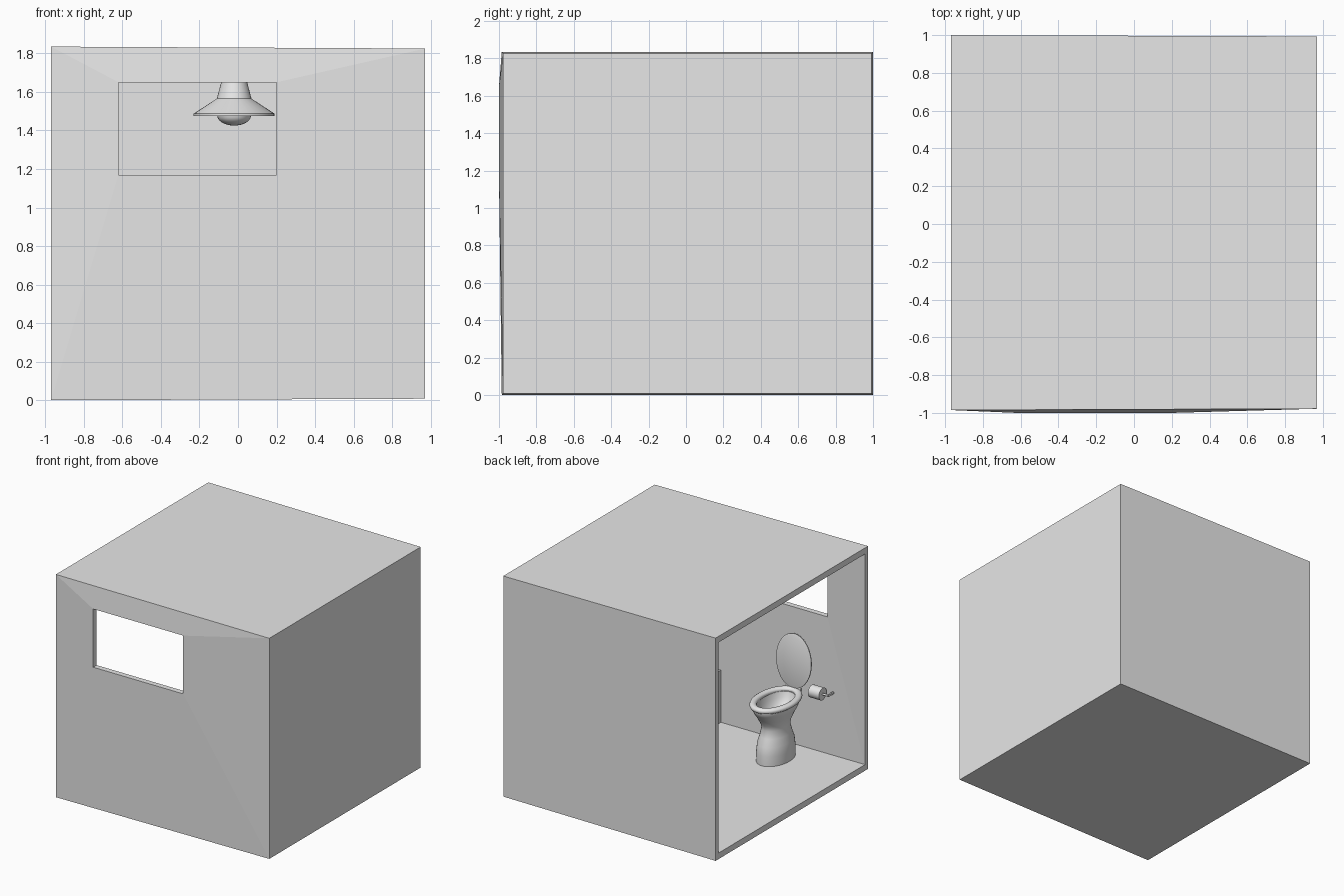
import bpy, bmesh, math
from mathutils import Matrix, Vector

cube = bpy.data.objects.get("Cube")
if cube:
    bpy.data.objects.remove(cube)

# Single pale grey material
grey = bpy.data.materials.new("pale_grey")
grey.use_nodes = True
colour = (0.8, 0.8, 0.8, 1)
grey.diffuse_color = colour
grey.node_tree.nodes["Principled BSDF"].inputs["Base Color"].default_value = colour


def finish(name, bm, smooth_angle=None):
    """Turn a bmesh into a named object, optionally smooth with sharp creases."""
    bmesh.ops.recalc_face_normals(bm, faces=bm.faces)
    me = bpy.data.meshes.new(name)
    bm.to_mesh(me)
    bm.free()
    me.materials.append(grey)
    if smooth_angle:
        me.shade_smooth()
        me.set_sharp_from_angle(angle=math.radians(smooth_angle))
    ob = bpy.data.objects.new(name, me)
    bpy.context.collection.objects.link(ob)
    return ob


def bridge(bm, a, b):
    """Quads between two vertex loops of equal length."""
    n = len(a)
    for i in range(n):
        bm.faces.new((a[i], a[(i + 1) % n], b[(i + 1) % n], b[i]))


def loft(name, rings, centre, sides=40, angle=40):
    """Stack elliptical rings (z, rx, ry, y shift) and close both ends."""
    bm = bmesh.new()
    loops = []
    for z, rx, ry, dy in rings:
        loops.append([bm.verts.new((centre[0] + rx * math.cos(t), centre[1] + dy + ry * math.sin(t), centre[2] + z))
                      for t in (math.tau * i / sides for i in range(sides))])
    for a, b in zip(loops, loops[1:]):
        bridge(bm, a, b)
    bm.faces.new(loops[0])
    bm.faces.new(loops[-1])
    return finish(name, bm, angle)


def cylinder_x(name, centre, radius, length, sides=32):
    """Cylinder lying along x."""
    bm = bmesh.new()
    m = Matrix.Translation(centre) @ Matrix.Rotation(math.pi / 2, 4, "Y")
    bmesh.ops.create_cone(bm, cap_ends=True, segments=sides, radius1=radius,
                          radius2=radius, depth=length, matrix=m)
    return finish(name, bm, 40)


# Room shell: open on the -x side, slightly tapered towards +x
WALL = 0.04
FLOOR = 0.05
bm = bmesh.new()


def section(x, y0, y1, z0, z1):
    return [bm.verts.new((x, y, z)) for y, z in ((y0, z0), (y1, z0), (y1, z1), (y0, z1))]


def window(y):
    return [bm.verts.new((x, y, z)) for x, z in ((-0.62, 1.17), (0.2, 1.17), (0.2, 1.65), (-0.62, 1.65))]


def shell(left, right, opening):
    """Floor, back, ceiling and +x wall, with the front wall wrapped round the window."""
    for i in range(3):
        bm.faces.new((left[i], left[i + 1], right[i + 1], right[i]))
    bm.faces.new(right)
    bridge(bm, [left[0], right[0], right[3], left[3]], opening)


outer_left = section(-0.97, -0.985, 1.0, 0, 1.835)
outer_right = section(0.97, -0.978, 0.993, 0.008, 1.825)
inner_left = section(-0.97, -0.985 + WALL, 1 - WALL, FLOOR, 1.835 - FLOOR)
inner_right = section(0.97 - WALL, -0.978 + WALL, 0.993 - WALL, FLOOR, 1.825 - WALL)
outer_window, inner_window = window(-1.0), window(-0.955)
shell(outer_left, outer_right, outer_window)
shell(inner_left, inner_right, inner_window)
bridge(bm, outer_left, inner_left)
bridge(bm, outer_window, inner_window)
finish("room_shell", bm)

# Toilet pedestal and hollow bowl
TOILET = (-0.35, -0.67, FLOOR)
loft("toilet_bowl", [
    (0.0, 0.125, 0.185, 0), (0.08, 0.125, 0.185, 0), (0.15, 0.12, 0.175, 0),
    (0.21, 0.103, 0.15, 0), (0.27, 0.093, 0.135, 0), (0.31, 0.098, 0.145, 0),
    (0.36, 0.118, 0.175, 0), (0.41, 0.14, 0.21, 0), (0.44, 0.15, 0.228, 0),
    (0.465, 0.15, 0.228, 0), (0.465, 0.115, 0.19, 0), (0.42, 0.105, 0.175, 0),
    (0.36, 0.08, 0.13, 0), (0.32, 0.04, 0.06, 0)], TOILET)

# Seat ring: flattened tube around an ellipse
bm = bmesh.new()
loops = []
for i in range(48):
    t = math.tau * i / 48
    loop = []
    for j in range(12):
        p = math.tau * j / 12
        r = 0.028 * math.cos(p)
        loop.append(bm.verts.new((TOILET[0] + (0.138 + r) * math.cos(t),
                                  TOILET[1] + (0.222 + r) * math.sin(t),
                                  0.522 + 0.022 * math.sin(p))))
    loops.append(loop)
for a, b in zip(loops, loops[1:] + loops[:1]):
    bridge(bm, a, b)
finish("toilet_seat", bm, 60)

# Raised lid leaning towards the front wall
lid = loft("toilet_lid", [(-0.008, 0.15, 0.21, 0), (-0.004, 0.16, 0.22, 0),
                          (0.004, 0.16, 0.22, 0), (0.008, 0.15, 0.21, 0)], (0, 0, 0), 48)
lid.rotation_euler = (math.radians(93), 0, 0)
lid.location = (TOILET[0], -0.905, 0.755)
for side in (-1, 1):
    cylinder_x("lid_hinge", Vector((TOILET[0] + side * 0.05, -0.9, 0.535)), 0.013, 0.04, 16)

# Paper roll with its spindle and wall arm
ROLL = Vector((-0.58, -0.88, 0.565))
cylinder_x("paper_roll", ROLL, 0.05, 0.1)
cylinder_x("roll_spindle", ROLL + Vector((-0.02, 0, 0)), 0.008, 0.16, 12)
bm = bmesh.new()
bmesh.ops.create_cube(bm, size=1, matrix=Matrix.Translation(ROLL + Vector((-0.1, -0.03, 0)))
                      @ Matrix.Diagonal((0.012, 0.07, 0.016, 1)))
finish("roll_arm", bm)

# Bathtub along the +x wall with a sunken basin
bm = bmesh.new()
bmesh.ops.create_cube(bm, size=1, matrix=Matrix.Translation((0.635, -0.25, FLOOR + 0.215))
                      @ Matrix.Diagonal((0.59, 1.38, 0.43, 1)))
top = max(bm.faces, key=lambda f: f.calc_center_median().z)
bmesh.ops.inset_region(bm, faces=[top], thickness=0.05)
bmesh.ops.inset_region(bm, faces=[top], thickness=0.05, depth=-0.33)
finish("bathtub", bm)

# Ceiling lamp: flared shade and rounded bulb
LAMP = (-0.02, 0, 0)
shade = [(1.79, 0.03), (1.565, 0.09), (1.487, 0.21), (1.475, 0.21), (1.478, 0.085)]
loft("lamp_shade", [(z, r, r, 0) for z, r in shade], LAMP, 32, 20)
bulb = [(1.478 - 0.053 * math.sin(a), 0.088 * math.cos(a))
        for a in (math.radians(d) for d in range(0, 90, 14))]
loft("lamp_bulb", [(z, r, r, 0) for z, r in bulb], LAMP, 32)
